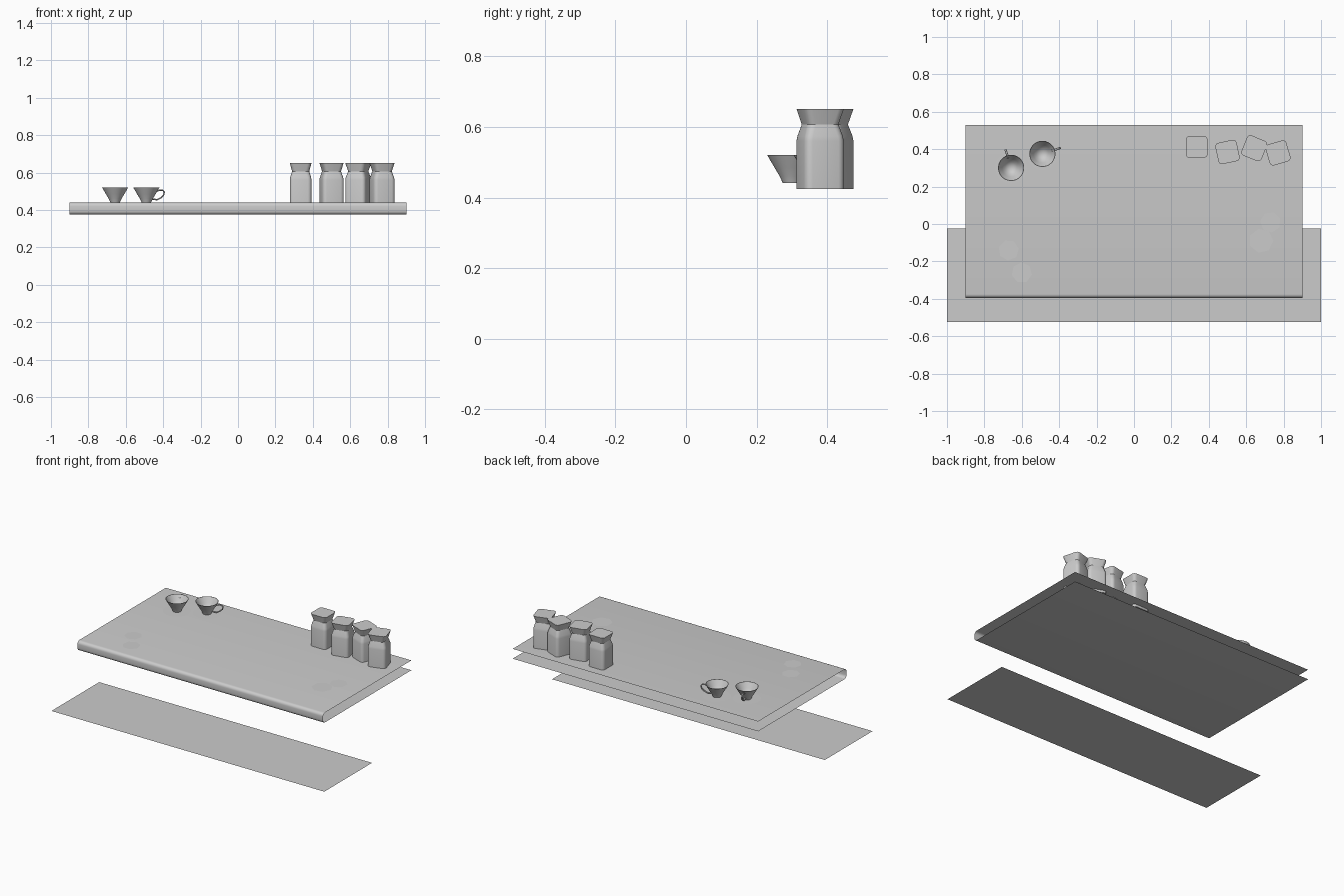
import bpy, bmesh, math
from mathutils import Matrix, Vector

if "Cube" in bpy.data.objects:
    bpy.data.objects.remove(bpy.data.objects["Cube"])


def make(name, bm, loc=(0, 0, 0), rot=0.0, angle=40):
    me = bpy.data.meshes.new(name)
    bm.to_mesh(me)
    bm.free()
    ob = bpy.data.objects.new(name, me)
    bpy.context.collection.objects.link(ob)
    ob.location = loc
    ob.rotation_euler.z = math.radians(rot)
    bpy.ops.object.select_all(action='DESELECT')
    ob.select_set(True)
    bpy.context.view_layer.objects.active = ob
    bpy.ops.object.shade_smooth_by_angle(angle=math.radians(angle))
    return ob


def loft(bm, rings, closed=True):
    """Join consecutive rings of points with quads."""
    vs = [[bm.verts.new(p) for p in r] for r in rings]
    n = len(vs[0])
    for a, b in zip(vs, vs[1:]):
        for i in range(n if closed else n - 1):
            j = (i + 1) % n
            bm.faces.new((a[i], a[j], b[j], b[i]))
    return vs


def circle(r, z, n=32):
    return [(r * math.cos(2 * math.pi * i / n), r * math.sin(2 * math.pi * i / n), z) for i in range(n)]


def rounded_square(h, z, rad=0.02, seg=4):
    pts = []
    for q in range(4):
        a0 = q * math.pi / 2
        c = Vector((h - rad, h - rad, 0))
        c.rotate(Matrix.Rotation(a0, 3, 'Z'))
        for s in range(seg + 1):
            a = a0 + s / seg * math.pi / 2
            pts.append((c.x + rad * math.cos(a), c.y + rad * math.sin(a), z))
    return pts


TOP = 0.44

# Lower floor board: single sheet
bm = bmesh.new()
loft(bm, [[(-1, -0.525, 0), (1, -0.525, 0)], [(-1, -0.025, 0), (1, -0.025, 0)]], closed=False)
make("lower_board", bm)

# Table top: folded sheet, rounded front edge, open back and ends
r, bottom, front = 0.02, 0.375, -0.395
prof = [(0.53, bottom)]
for cz, a0 in ((bottom + r, 270), (TOP - r, 180)):
    for s in range(6):
        a = math.radians(a0 - s * 18)
        prof.append((front + r + r * math.cos(a), cz + r * math.sin(a)))
prof.append((0.53, TOP))
bm = bmesh.new()
loft(bm, [[(-0.9, y, z) for y, z in prof], [(0.9, y, z) for y, z in prof]], closed=False)
bmesh.ops.recalc_face_normals(bm, faces=bm.faces)
if sum(f.normal.z * (f.calc_center_median().z - 0.41) for f in bm.faces) < 0:
    bmesh.ops.reverse_faces(bm, faces=bm.faces)
make("table_top", bm)

# Square jars with a flared lid
jar_profile = [(0.058, 0.424), (0.058, 0.56), (0.056, 0.574), (0.046, 0.607), (0.058, 0.651)]
for i, (x, y, rot) in enumerate([(0.335, 0.412, 0), (0.50, 0.385, 12), (0.643, 0.405, -22), (0.77, 0.38, 16)]):
    bm = bmesh.new()
    vs = loft(bm, [rounded_square(h, z) for h, z in jar_profile])
    bm.faces.new(vs[-1])
    bm.faces.new(vs[0][::-1])
    make(f"jar_{i + 1}", bm, (x, y, 0), rot, 25)

# Cups with saucer and looped handle
cup_profile = [(0.026, 0.001), (0.029, 0.008), (0.035, 0.021), (0.050, 0.046), (0.070, 0.080),
               (0.068, 0.080), (0.048, 0.047), (0.032, 0.023), (0.012, 0.012)]
handle_path = [(0.055, 0.058), (0.072, 0.066), (0.092, 0.066), (0.101, 0.055),
               (0.096, 0.039), (0.080, 0.024), (0.060, 0.015), (0.036, 0.018)]
for i, (x, y, rot) in enumerate([(-0.657, 0.30, 107), (-0.49, 0.375, 18)]):
    bm = bmesh.new()
    vs = loft(bm, [circle(*p) for p in cup_profile])
    bm.faces.new(vs[-1])
    make(f"cup_{i + 1}", bm, (x, y, TOP), rot)

    bm = bmesh.new()
    bm.faces.new([bm.verts.new(p) for p in circle(0.085, 0.001)])
    make(f"saucer_{i + 1}", bm, (x, y, TOP), 0)

    bm = bmesh.new()
    rings = []
    for k, p in enumerate(handle_path):
        a = Vector(handle_path[max(k - 1, 0)])
        b = Vector(handle_path[min(k + 1, len(handle_path) - 1)])
        t = (b - a).normalized()
        ring = []
        for s in range(8):
            ang = s * math.pi / 4
            u, v = 0.004 * math.cos(ang), 0.006 * math.sin(ang)
            ring.append((p[0] - t.y * u, v, p[1] + t.x * u))
        rings.append(ring)
    loft(bm, rings)
    bmesh.ops.recalc_face_normals(bm, faces=bm.faces)
    make(f"cup_handle_{i + 1}", bm, (x, y, TOP), rot)

# Thin flat scraps lying on the table
for i, (x, y, rad) in enumerate([(0.68, -0.09, 0.065), (0.73, 0.01, 0.055), (-0.60, -0.26, 0.055), (-0.67, -0.14, 0.055)]):
    bm = bmesh.new()
    bm.faces.new([bm.verts.new(p) for p in circle(rad, 0.0004, 7)])
    make(f"flat_scrap_{i + 1}", bm, (x, y, TOP), 20 * i)
